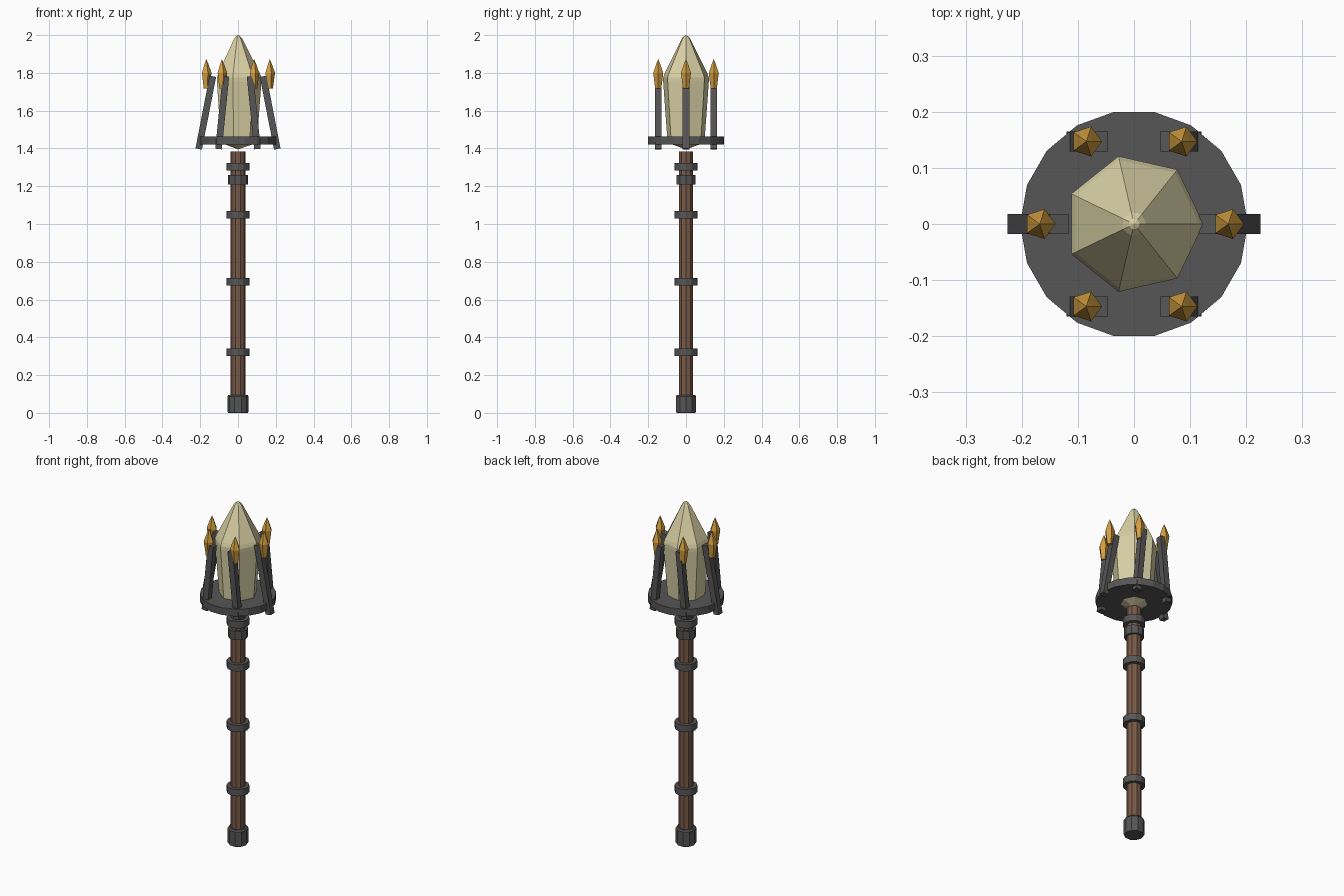
import bpy, bmesh, math
from mathutils import Vector

if "Cube" in bpy.data.objects:
    bpy.data.objects.remove(bpy.data.objects["Cube"])


def material(name, rgb):
    m = bpy.data.materials.new(name)
    m.diffuse_color = (*rgb, 1)
    m.use_nodes = True
    m.node_tree.nodes["Principled BSDF"].inputs["Base Color"].default_value = m.diffuse_color
    return m


IRON = material("dark iron", (0.095, 0.092, 0.092))
WOOD = material("brown wood", (0.19, 0.10, 0.062))
GOLD = material("gold", (0.65, 0.34, 0.05))
CRYSTAL = material("pale crystal", (0.70, 0.64, 0.38))


def finish(name, bm, mat):
    bmesh.ops.recalc_face_normals(bm, faces=bm.faces)
    me = bpy.data.meshes.new(name)
    bm.to_mesh(me)
    bm.free()
    me.materials.append(mat)
    ob = bpy.data.objects.new(name, me)
    bpy.context.collection.objects.link(ob)
    return ob


def lathe(name, profile, sides, mat, x=0, y=0):
    """Faceted solid from (radius, z) pairs; zero radius closes to a point."""
    bm = bmesh.new()
    rings = []
    for r, z in profile:
        n = sides if r > 0 else 1
        rings.append([bm.verts.new((x + r * math.cos(math.tau * i / sides),
                                    y + r * math.sin(math.tau * i / sides), z))
                      for i in range(n)])
    for a, b in zip(rings, rings[1:]):
        for i in range(sides):
            j = (i + 1) % sides
            if len(a) == 1:
                bm.faces.new((a[0], b[i], b[j]))
            elif len(b) == 1:
                bm.faces.new((a[i], a[j], b[0]))
            else:
                bm.faces.new((a[i], a[j], b[j], b[i]))
    for ring in (rings[0], rings[-1]):
        if len(ring) > 1:
            bm.faces.new(ring)
    return finish(name, bm, mat)


def bar(name, bottom, top, width, mat):
    """Square bar between two points, leaning only along x."""
    a, b = Vector(bottom), Vector(top)
    d = (b - a).normalized()
    side = Vector((0, width / 2, 0))
    across = d.cross(Vector((0, 1, 0))) * width / 2
    bm = bmesh.new()
    ends = [[bm.verts.new(p + side * s + across * t)
             for s, t in ((-1, -1), (1, -1), (1, 1), (-1, 1))] for p in (a, b)]
    lo, hi = ends
    bm.faces.new(lo)
    bm.faces.new(hi)
    for i in range(4):
        j = (i + 1) % 4
        bm.faces.new((lo[i], lo[j], hi[j], hi[i]))
    return finish(name, bm, mat)


# Shaft and pommel
lathe("shaft", [(0.04, 0.05), (0.04, 1.385)], 10, WOOD)
lathe("pommel", [(0.052, 0), (0.056, 0.006), (0.056, 0.088), (0.05, 0.096)], 10, IRON)

# Iron bands around the shaft
for i, (z, r, h) in enumerate([(0.32, 0.06, 0.04), (0.695, 0.06, 0.04), (1.05, 0.06, 0.04),
                               (1.235, 0.054, 0.05), (1.302, 0.06, 0.04)]):
    lathe(f"shaft_band_{i + 1}", [(r, z - h / 2), (r, z + h / 2)], 12 if r > 0.055 else 10, IRON)

# Round plate carrying the head
lathe("head_plate", [(0.203, 1.42), (0.203, 1.462)], 18, IRON)

# Seven-sided crystal with a softened shoulder and tip
lathe("crystal", [(0, 1.395), (0.1, 1.43), (0.124, 1.755), (0.124, 1.775), (0.117, 1.795),
                  (0.036, 1.955), (0.022, 1.982), (0.01, 1.995), (0, 2.0)], 7, CRYSTAL)

# Six leaning prongs, each with a gold spearhead
prongs = [(0.208, 0.133, 0.168, 0), (0.103, 0.064, 0.085, 0.147), (0.103, 0.064, 0.085, -0.147)]
for side, word in ((-1, "left"), (1, "right")):
    for (x0, x1, xt, y), place in zip(prongs, ("middle", "back", "front")):
        bar(f"prong_{word}_{place}", (side * x0, y, 1.397), (side * x1, y, 1.782), 0.035, IRON)
        lathe(f"spearhead_{word}_{place}",
              [(0.017, 1.718), (0.028, 1.80), (0.012, 1.845), (0, 1.873)],
              5, GOLD, side * xt, y)
